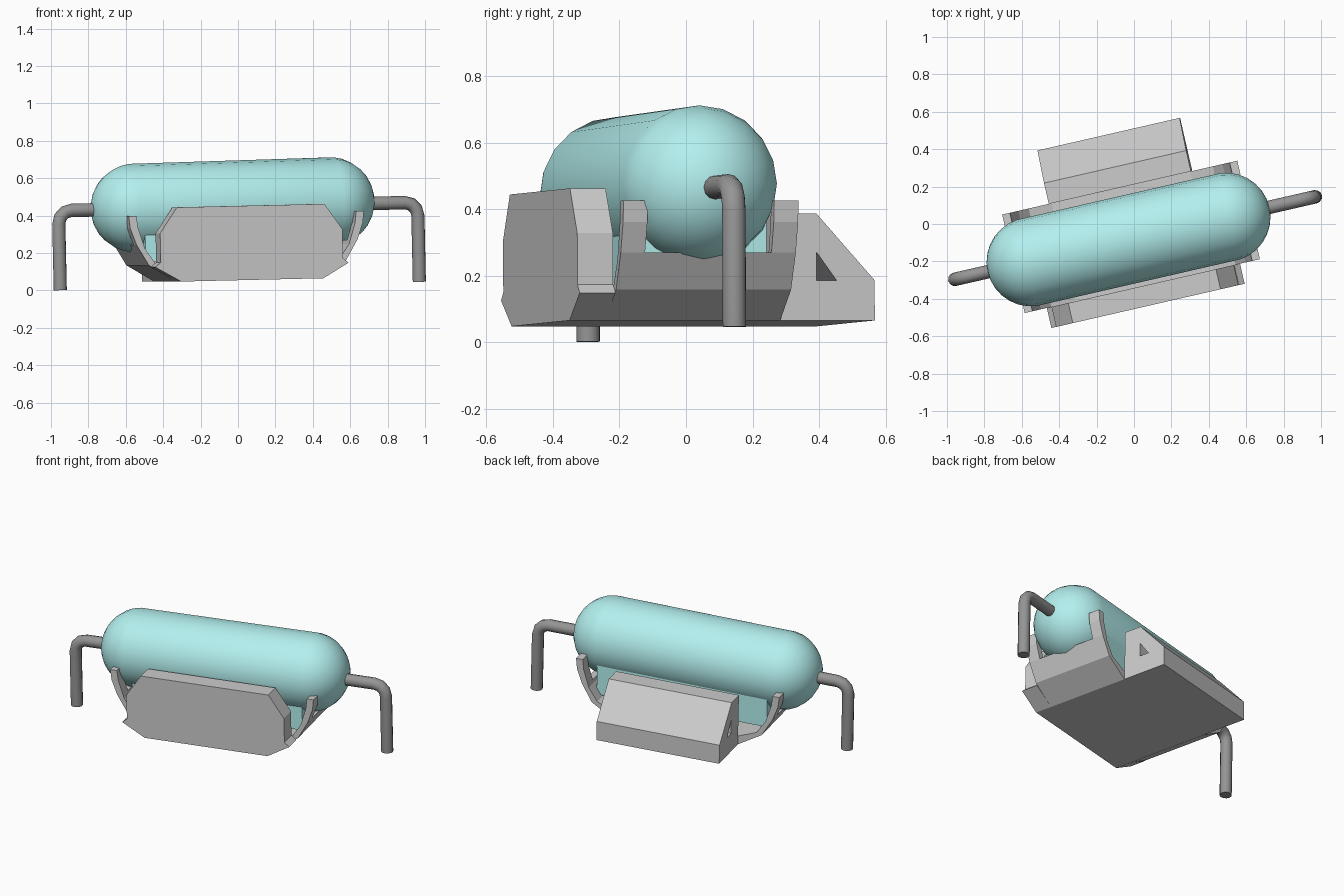
import bpy, bmesh
from math import radians, pi, cos, sin
from mathutils import Matrix, Vector

if "Cube" in bpy.data.objects:
    bpy.data.objects.remove(bpy.data.objects["Cube"])

# Whole model is turned and slightly tilted; parts are built in this local frame
FRAME = (Matrix.Translation((-0.017, -0.069, 0.456))
         @ Matrix.Rotation(radians(12.9), 4, 'Z')
         @ Matrix.Rotation(radians(-1.3), 4, 'Y'))


def material(name, color):
    m = bpy.data.materials.new(name)
    m.diffuse_color = color
    m.use_nodes = True
    m.node_tree.nodes["Principled BSDF"].inputs["Base Color"].default_value = m.diffuse_color
    return m


TEAL = material("teal", (0.45, 0.87, 0.86, 1))
DARK = material("dark_grey", (0.3, 0.3, 0.3, 1))


def finish(name, bm, mat=None, smooth=None):
    bmesh.ops.recalc_face_normals(bm, faces=bm.faces)
    me = bpy.data.meshes.new(name)
    bm.to_mesh(me)
    bm.free()
    ob = bpy.data.objects.new(name, me)
    bpy.context.collection.objects.link(ob)
    ob.matrix_world = FRAME
    if mat:
        me.materials.append(mat)
    if smooth:
        activate(ob)
        bpy.ops.object.shade_smooth_by_angle(angle=radians(smooth))
    return ob


def activate(ob):
    bpy.ops.object.select_all(action='DESELECT')
    ob.select_set(True)
    bpy.context.view_layer.objects.active = ob


def prism(name, pts, axis, a, b, mat=None):
    """Extrude a 2D outline along local x or y from a to b."""
    bm = bmesh.new()
    place = (lambda p, t: (t, p[0], p[1])) if axis == 'X' else (lambda p, t: (p[0], t, p[1]))
    f = bm.faces.new([bm.verts.new(place(p, a)) for p in pts])
    ext = bmesh.ops.extrude_face_region(bm, geom=[f])['geom']
    shift = Vector((b - a, 0, 0)) if axis == 'X' else Vector((0, b - a, 0))
    bmesh.ops.translate(bm, verts=[g for g in ext if isinstance(g, bmesh.types.BMVert)], vec=shift)
    return finish(name, bm, mat)


def mirrored(half):
    return half + [(-x, z) for x, z in reversed(half)]


def cut(ob, cutter):
    mod = ob.modifiers.new("cut", 'BOOLEAN')
    mod.operation, mod.solver, mod.object = 'DIFFERENCE', 'EXACT', cutter
    activate(ob)
    bpy.ops.object.modifier_apply(modifier=mod.name)
    bpy.data.objects.remove(cutter)


# Cradle: bent strip with upturned, forked ends
outer = [(0.39, -0.4), (0.54, -0.31), (0.605, -0.2), (0.638, -0.11), (0.645, -0.045)]
inner = [(0.603, -0.045), (0.595, -0.11), (0.56, -0.22), (0.505, -0.3), (0.38, -0.35)]
cradle = prism("cradle", mirrored(outer + inner), 'Y', -0.27, 0.27)
cut(cradle, prism("notch_cutter", [(-0.195, -0.2), (0.195, -0.2), (0.195, 0.2), (-0.195, 0.2)],
                  'X', -0.8, 0.8))

# Front plate with chamfered corners and lower side prongs
prism("front_plate", mirrored([(0.39, -0.4), (0.53, -0.32), (0.5, -0.295),
                               (0.5, -0.14), (0.405, -0.003)]), 'Y', -0.38, -0.27)

# Rear wedge block with a triangular hole running through it
wedge = prism("rear_wedge", [(0.27, -0.4), (0.562, -0.4), (0.562, -0.279),
                             (0.384, -0.079), (0.27, -0.079)], 'X', -0.39, 0.39)
cut(wedge, prism("hole_cutter", [(0.383, -0.194), (0.445, -0.28), (0.383, -0.28)], 'X', -0.5, 0.5))

# Teal filler seated in the cradle under the capsule
prism("capsule_seat", [(-0.195, -0.29), (0.195, -0.29), (0.195, -0.1), (-0.195, -0.1)],
      'X', -0.54, 0.54, TEAL)

# Capsule: sphere along local x with its halves pulled apart
bm = bmesh.new()
bmesh.ops.create_uvsphere(bm, u_segments=20, v_segments=15, radius=0.238)
for v in bm.verts:
    v.co.z += 0.535 if v.co.z > 0 else -0.535
bmesh.ops.transform(bm, verts=bm.verts, matrix=Matrix.Translation((-0.015, -0.011, 0.002))
                    @ Matrix.Rotation(radians(-0.5), 4, 'Y') @ Matrix.Rotation(pi / 2, 4, 'Y'))
finish("capsule", bm, TEAL, 40)


# Bent wire leads
def lead(name, start, end, r=0.036, bend=0.07, n=12):
    s = 1 if end > 0 else -1
    c = end - s * bend
    centre_z, y = -0.008, -0.011
    path = [(start, centre_z, 0)]
    for i in range(4):
        a = i * pi / 6
        path.append((c + s * bend * sin(a), centre_z - bend * (1 - cos(a)), a))
    path.append((end, -0.433, pi / 2))
    bm = bmesh.new()
    rings = []
    for x, z, a in path:
        ring = []
        for k in range(n):
            t = 2 * pi * k / n
            q = r * sin(t)
            ring.append(bm.verts.new((x + s * q * sin(a), y + r * cos(t), z + q * cos(a))))
        rings.append(ring)
    for p, q in zip(rings, rings[1:]):
        for k in range(n):
            bm.faces.new((p[k], p[(k + 1) % n], q[(k + 1) % n], q[k]))
    bm.faces.new(rings[0])
    bm.faces.new(rings[-1])
    finish(name, bm, DARK, 40)


lead("right_lead", 0.7, 1.0)
lead("left_lead", -0.7, -0.97)
